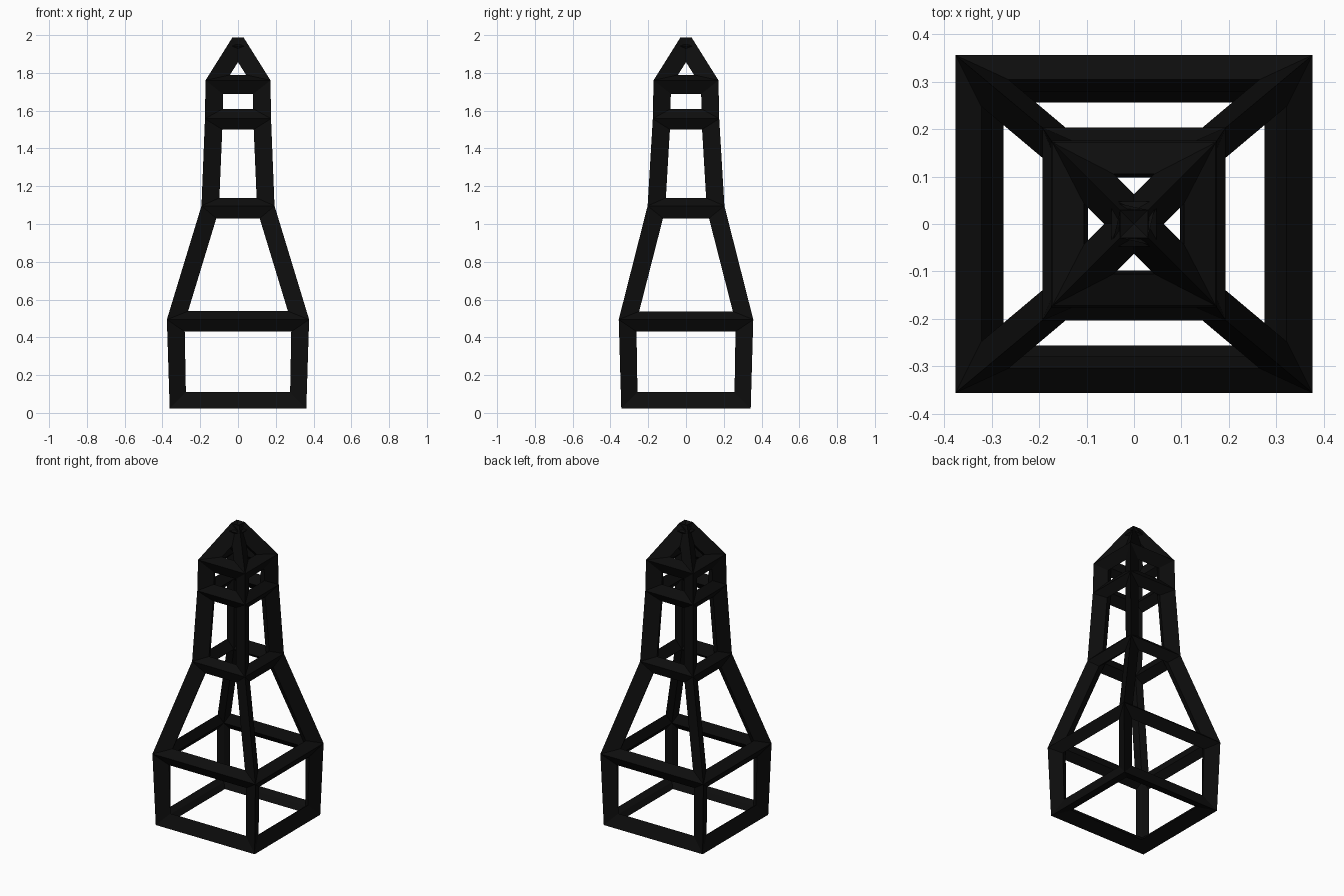
import bpy
import bmesh

if "Cube" in bpy.data.objects:
    bpy.data.objects.remove(bpy.data.objects["Cube"])

# Centre-line levels of the tower frame: half width x, half depth y, height z
LEVELS = [
    (0.330, 0.311, 0.055),
    (0.338, 0.318, 0.485),
    (0.156, 0.165, 1.083),
    (0.136, 0.137, 1.555),
    (0.135, 0.135, 1.743),
    (0.008, 0.008, 1.942),
]
BEAM = 0.11

# Solid stack of tapered tiers, closed at the base and the tip
bm = bmesh.new()
rings = [[bm.verts.new((sx * hx, sy * hy, z))
          for sx, sy in ((-1, -1), (1, -1), (1, 1), (-1, 1))]
         for hx, hy, z in LEVELS]
for low, high in zip(rings, rings[1:]):
    for i in range(4):
        j = (i + 1) % 4
        bm.faces.new((low[i], low[j], high[j], high[i]))
bm.faces.new(rings[0][::-1])
bm.faces.new(rings[-1])
bm.normal_update()

mesh = bpy.data.meshes.new("tower_frame")
bm.to_mesh(mesh)
bm.free()
tower = bpy.data.objects.new("tower_frame", mesh)
bpy.context.collection.objects.link(tower)

# Near-black beams
black = bpy.data.materials.new("black")
black.diffuse_color = (0.004, 0.004, 0.004, 1)
black.use_nodes = True
black.node_tree.nodes["Principled BSDF"].inputs["Base Color"].default_value = black.diffuse_color
mesh.materials.append(black)

# Turn every edge into a mitred beam
wire = tower.modifiers.new("beams", 'WIREFRAME')
wire.thickness = BEAM
wire.offset = 0
wire.use_even_offset = True
wire.use_relative_offset = False
wire.use_replace = True
